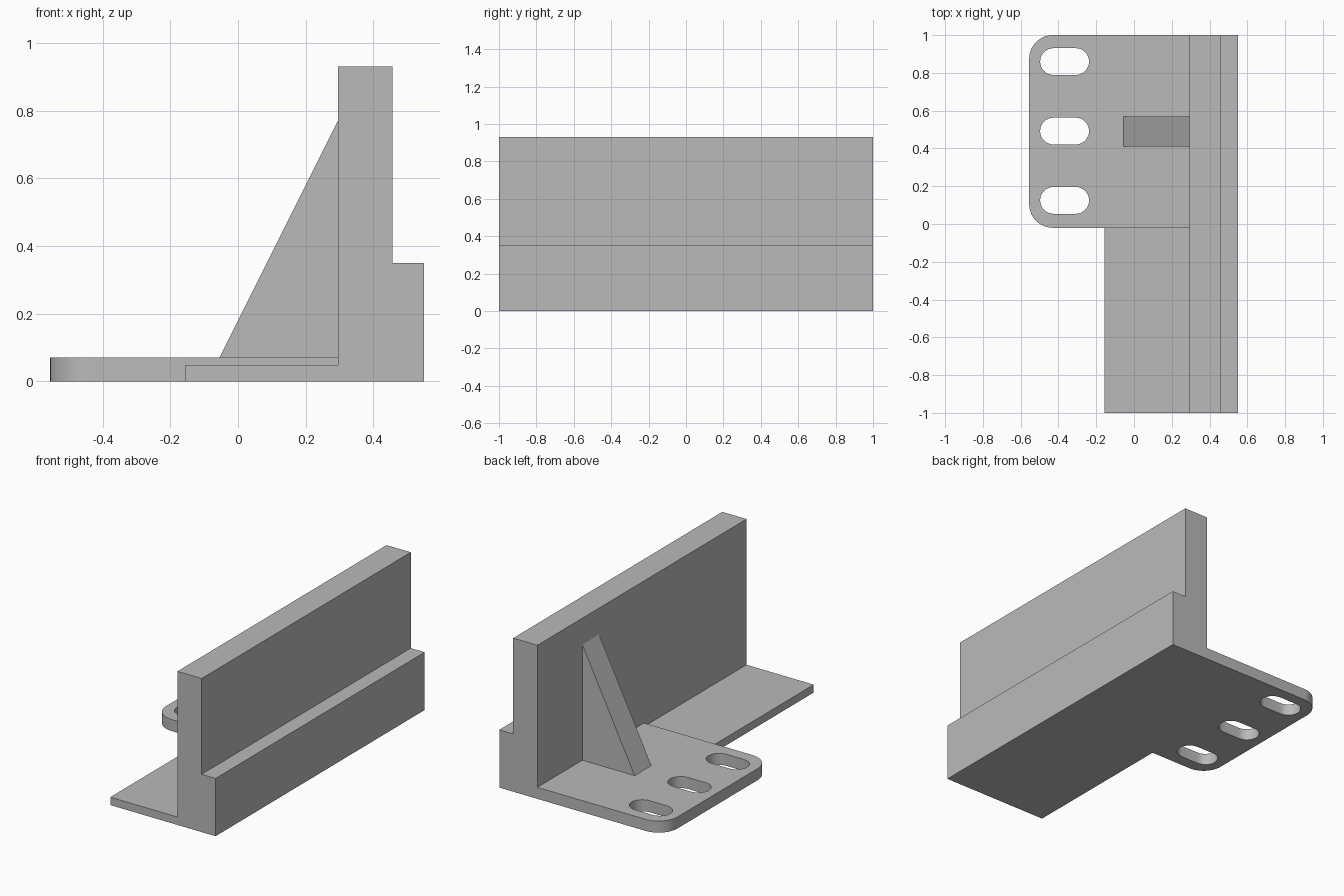
import bpy
import bmesh
from math import cos, sin, pi
from mathutils import Vector

cube = bpy.data.objects.get("Cube")
if cube:
    bpy.data.objects.remove(cube, do_unlink=True)

grey = bpy.data.materials.new("plain grey")
grey.use_nodes = True
GREY = (0.49, 0.49, 0.49, 1)
grey.diffuse_color = GREY
grey.node_tree.nodes["Principled BSDF"].inputs["Base Color"].default_value = GREY


def prism(name, outline, direction):
    """Extrude a closed 3D outline along a direction."""
    bm = bmesh.new()
    base = bm.faces.new([bm.verts.new(p) for p in outline])
    grown = bmesh.ops.extrude_face_region(bm, geom=[base], use_keep_orig=True)
    moved = [g for g in grown["geom"] if isinstance(g, bmesh.types.BMVert)]
    bmesh.ops.translate(bm, verts=moved, vec=Vector(direction))
    bmesh.ops.recalc_face_normals(bm, faces=bm.faces)
    mesh = bpy.data.meshes.new(name)
    bm.to_mesh(mesh)
    bm.free()
    mesh.materials.append(grey)
    obj = bpy.data.objects.new(name, mesh)
    bpy.context.collection.objects.link(obj)
    return obj


def side_profile(name, points, y0, y1):
    """Prism from an x-z profile, running along y."""
    return prism(name, [(x, y0, z) for x, z in points], (0, y1 - y0, 0))


def arc(cx, cy, radius, start, end, steps):
    """Points on a horizontal arc at ground height."""
    angles = [start + (end - start) * i / steps for i in range(steps + 1)]
    return [(cx + radius * cos(a), cy + radius * sin(a), 0) for a in angles]


LEFT, RIGHT = -0.555, 0.55
WALL = 0.295
BACK, SPLIT = 1.0, -0.02
PLATE_TOP = 0.07

# Stepped upright wall over the full length
side_profile("stepped_wall",
             [(WALL, 0), (RIGHT, 0), (RIGHT, 0.35), (0.457, 0.35),
              (0.457, 0.93), (WALL, 0.93)], -1, BACK)

# Thin foot on the front half
side_profile("thin_foot",
             [(-0.155, 0), (WALL, 0), (WALL, 0.048), (-0.155, 0.048)], -1, SPLIT)

# Thicker mounting plate with two rounded outer corners
R = 0.125
outline = [(WALL, SPLIT, 0), (WALL, BACK, 0)]
outline += arc(LEFT + R, BACK - R, R, pi / 2, pi, 12)
outline += arc(LEFT + R, SPLIT + R, R, pi, 1.5 * pi, 12)
plate = prism("mounting_plate", outline, (0, 0, PLATE_TOP))

# Three rounded slots cut through the plate
r = 0.071
for y in (0.125, 0.492, 0.86):
    slot = arc(-0.238 - r, y, r, -pi / 2, pi / 2, 16)
    slot += arc(-0.497 + r, y, r, pi / 2, 1.5 * pi, 16)
    cutter = prism("slot_cutter", [(px, py, -0.1) for px, py, _ in slot], (0, 0, 0.3))
    cutter.hide_render = True
    bpy.context.view_layer.objects.active = plate
    cut = plate.modifiers.new("slot", 'BOOLEAN')
    cut.operation = 'DIFFERENCE'
    cut.solver = 'EXACT'
    cut.object = cutter
    bpy.ops.object.modifier_apply(modifier=cut.name)
    bpy.data.objects.remove(cutter, do_unlink=True)

# Smooth the rounded walls, keep the rims sharp
bpy.ops.object.select_all(action='DESELECT')
plate.select_set(True)
bpy.context.view_layer.objects.active = plate
bpy.ops.object.shade_smooth_by_angle(angle=pi / 6)

# Triangular gusset bracing the wall
side_profile("gusset",
             [(-0.055, PLATE_TOP), (WALL, PLATE_TOP), (WALL, 0.77)], 0.41, 0.57)
